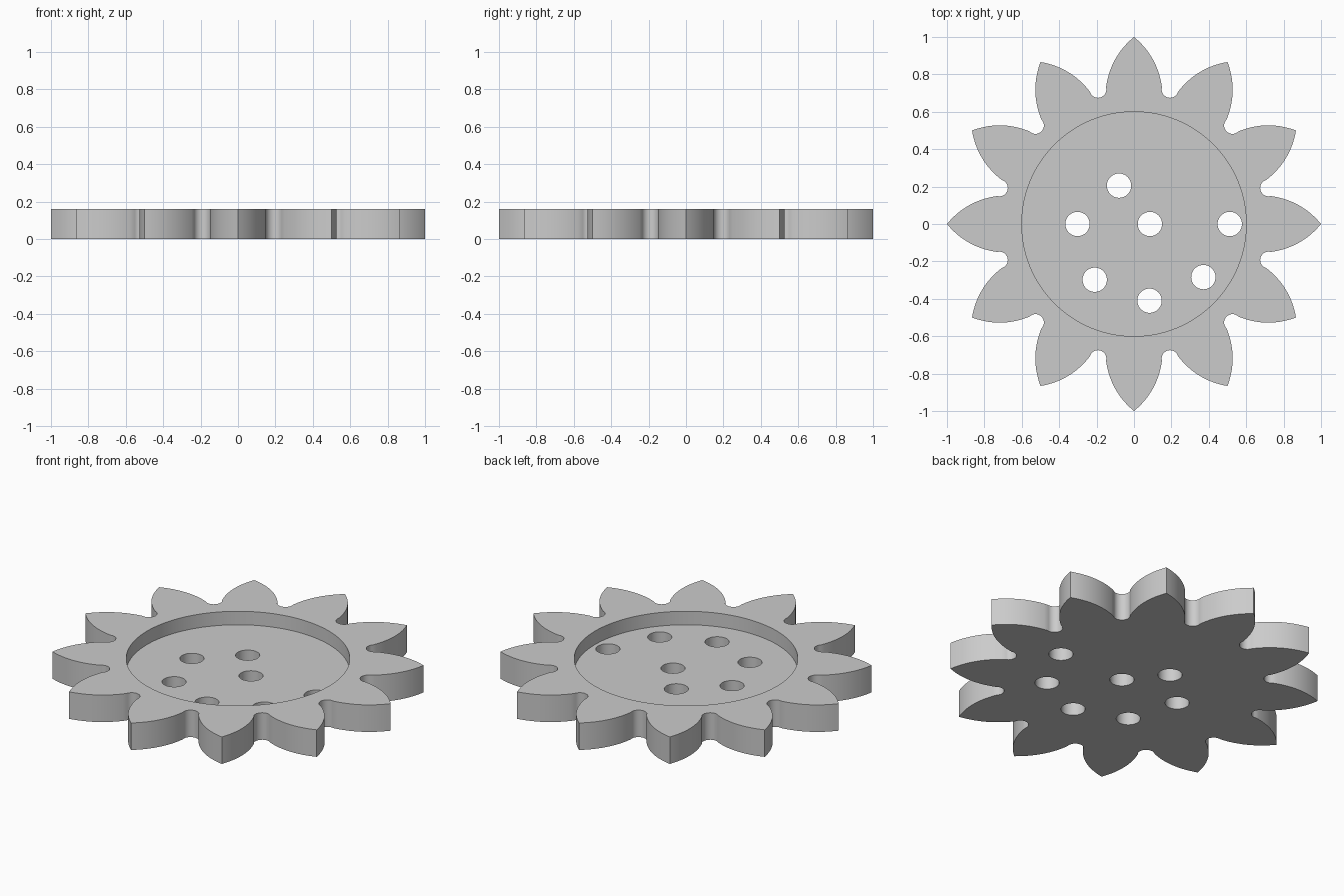
import bpy, bmesh, math
from mathutils import Vector, Matrix

cube = bpy.data.objects.get("Cube")
if cube:
    bpy.data.objects.remove(cube, do_unlink=True)

PETALS = 12
HEIGHT, FLOOR = 0.16, 0.08
DISH_RADIUS, HOLE_RADIUS = 0.60, 0.065
NOTCH_CENTRE, NOTCH_RADIUS = 0.745, 0.045
HOLES = [(-0.08, 0.205), (-0.302, 0), (0.085, 0), (0.512, 0),
         (-0.21, -0.298), (0.083, -0.41), (0.371, -0.284)]

grey = bpy.data.materials.new("plain grey")
grey.use_nodes = True
colour = (0.6, 0.6, 0.6, 1)
grey.diffuse_color = colour
grey.node_tree.nodes["Principled BSDF"].inputs["Base Color"].default_value = colour


def make_object(name, bm):
    bmesh.ops.recalc_face_normals(bm, faces=bm.faces[:])
    mesh = bpy.data.meshes.new(name)
    bm.to_mesh(mesh)
    bm.free()
    mesh.materials.append(grey)
    obj = bpy.data.objects.new(name, mesh)
    bpy.context.collection.objects.link(obj)
    return obj


def add_cylinder(bm, x, y, z0, z1, radius, sides):
    bmesh.ops.create_cone(bm, cap_ends=True, segments=sides, radius1=radius,
                          radius2=radius, depth=z1 - z0,
                          matrix=Matrix.Translation((x, y, (z0 + z1) / 2)))


def petal_unit():
    """One half petal, the round notch, and the next half petal, clockwise."""
    half = math.pi / PETALS
    axis = Vector((math.sin(half), math.cos(half)))
    side = Vector((axis.y, -axis.x))
    centre = axis * NOTCH_CENTRE
    tip, base = Vector((0, 1)), centre - side * NOTCH_RADIUS
    chord = base - tip
    bulge = Vector((-chord.y, chord.x)).normalized() * 0.03
    edge = [tip + chord * t + bulge * 4 * t * (1 - t)
            for t in (i / 16 for i in range(16))]
    notch = [centre - side * NOTCH_RADIUS * math.cos(a) - axis * NOTCH_RADIUS * math.sin(a)
             for a in (math.pi * i / 14 for i in range(15))]
    # mirror the edge across the notch axis, leaving out the next tip
    mirrored = [p - 2 * p.dot(side) * side for p in reversed(edge[1:])]
    return edge + notch + mirrored


# Flower body with pointed petals
bm = bmesh.new()
unit = petal_unit()
outline = []
for i in range(PETALS):
    turn = Matrix.Rotation(-2 * math.pi * i / PETALS, 2)
    outline += [bm.verts.new((*(turn @ p), 0)) for p in unit]
face = bm.faces.new(outline)
top = bmesh.ops.extrude_face_region(bm, geom=[face])["geom"]
bmesh.ops.translate(bm, vec=(0, 0, HEIGHT),
                    verts=[g for g in top if isinstance(g, bmesh.types.BMVert)])
flower = make_object("flower_body", bm)

# Round dish and drain holes, cut out of the body
bm = bmesh.new()
add_cylinder(bm, 0, 0, FLOOR, HEIGHT + 0.1, DISH_RADIUS, 128)
dish = make_object("dish_cutter", bm)
bm = bmesh.new()
for x, y in HOLES:
    add_cylinder(bm, x, y, -0.1, HEIGHT + 0.1, HOLE_RADIUS, 48)
holes = make_object("hole_cutter", bm)

bpy.ops.object.select_all(action='DESELECT')
bpy.context.view_layer.objects.active = flower
flower.select_set(True)
for cutter in (dish, holes):
    cutter.hide_render = True
    mod = flower.modifiers.new(cutter.name, 'BOOLEAN')
    mod.operation, mod.solver, mod.object = 'DIFFERENCE', 'EXACT', cutter
    bpy.ops.object.modifier_apply(modifier=mod.name)
    bpy.data.objects.remove(cutter, do_unlink=True)

bpy.ops.object.shade_smooth_by_angle(angle=math.radians(30))
